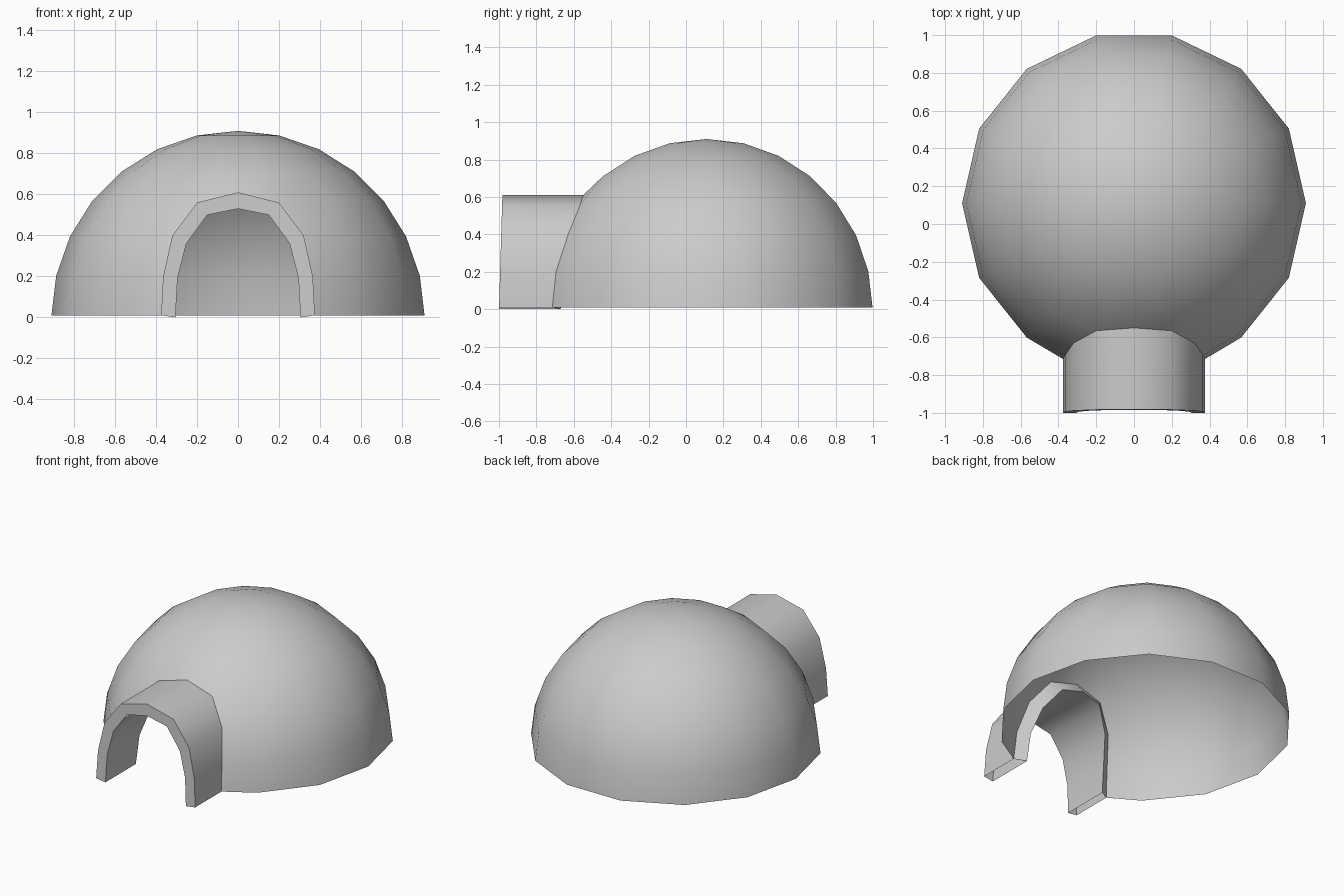
import bpy, bmesh
from math import sin, cos, pi

if "Cube" in bpy.data.objects:
    bpy.data.objects.remove(bpy.data.objects["Cube"])

SEG, RINGS = 14, 7
R, CY, Z0 = 0.91, 0.11, 0.01

# half arch, foot to crown: (x, y, z)
seam = [(0.375, -0.715, 0.01), (0.365, -0.695, 0.2), (0.32, -0.63, 0.4), (0.2, -0.565, 0.56), (0, -0.55, 0.61)]
inner = [(0.305, -0.67, 0.0), (0.295, -0.645, 0.19), (0.252, -0.58, 0.36), (0.15, -0.51, 0.5), (0, -0.49, 0.53)]


def arch(half):
    return half + [(-x, y, z) for x, y, z in half[-2::-1]]


def front(half):
    return [(x, -1 + 0.018 * z / 0.6, z) for x, y, z in half]


def finish(bm, name):
    bmesh.ops.recalc_face_normals(bm, faces=bm.faces)
    me = bpy.data.meshes.new(name)
    bm.to_mesh(me)
    bm.free()
    ob = bpy.data.objects.new(name, me)
    bpy.context.collection.objects.link(ob)
    bpy.ops.object.select_all(action='DESELECT')
    bpy.context.view_layer.objects.active = ob
    ob.select_set(True)
    bpy.ops.object.shade_smooth_by_angle(angle=0.8)
    return ob


# dome: half sphere sheet whose two front columns follow the doorway
L, RT = 10, 11
bm = bmesh.new()
rings = []
for k in range(RINGS):
    lat = k * pi / 2 / RINGS
    ring = []
    for i in range(SEG):
        a = 2 * pi * i / SEG
        co = (R * cos(lat) * cos(a), CY + R * cos(lat) * sin(a), max(Z0, R * sin(lat)))
        if k < 4 and i in (L, RT):
            x, y, z = seam[k]
            co = (x if i == RT else -x, y, z)
        ring.append(bm.verts.new(co))
    rings.append(ring)
pole = bm.verts.new((0, CY, R))
crown = bm.verts.new(seam[4])
for k in range(RINGS):
    for i in range(SEG):
        j = (i + 1) % SEG
        lo = rings[k]
        if k == RINGS - 1:
            bm.faces.new((lo[i], lo[j], pole))
            continue
        up = rings[k + 1]
        if i == L and k < 3:
            continue                      # doorway
        if i == L and k == 3:
            bm.faces.new((lo[i], crown, up[i]))
            bm.faces.new((crown, up[j], up[i]))
            bm.faces.new((crown, lo[j], up[j]))
        else:
            bm.faces.new((lo[i], lo[j], up[j], up[i]))
finish(bm, "dome")

# entrance tunnel: outer skin, front rim, inner skin, inside rim (open feet)
bm = bmesh.new()
loops = [[bm.verts.new(p) for p in arch(h)] for h in (seam, front(seam), front(inner), inner)]
for n in range(4):
    a, b = loops[n], loops[(n + 1) % 4]
    for i in range(len(a) - 1):
        bm.faces.new((a[i], b[i], b[i + 1], a[i + 1]))
finish(bm, "entrance_tunnel")
